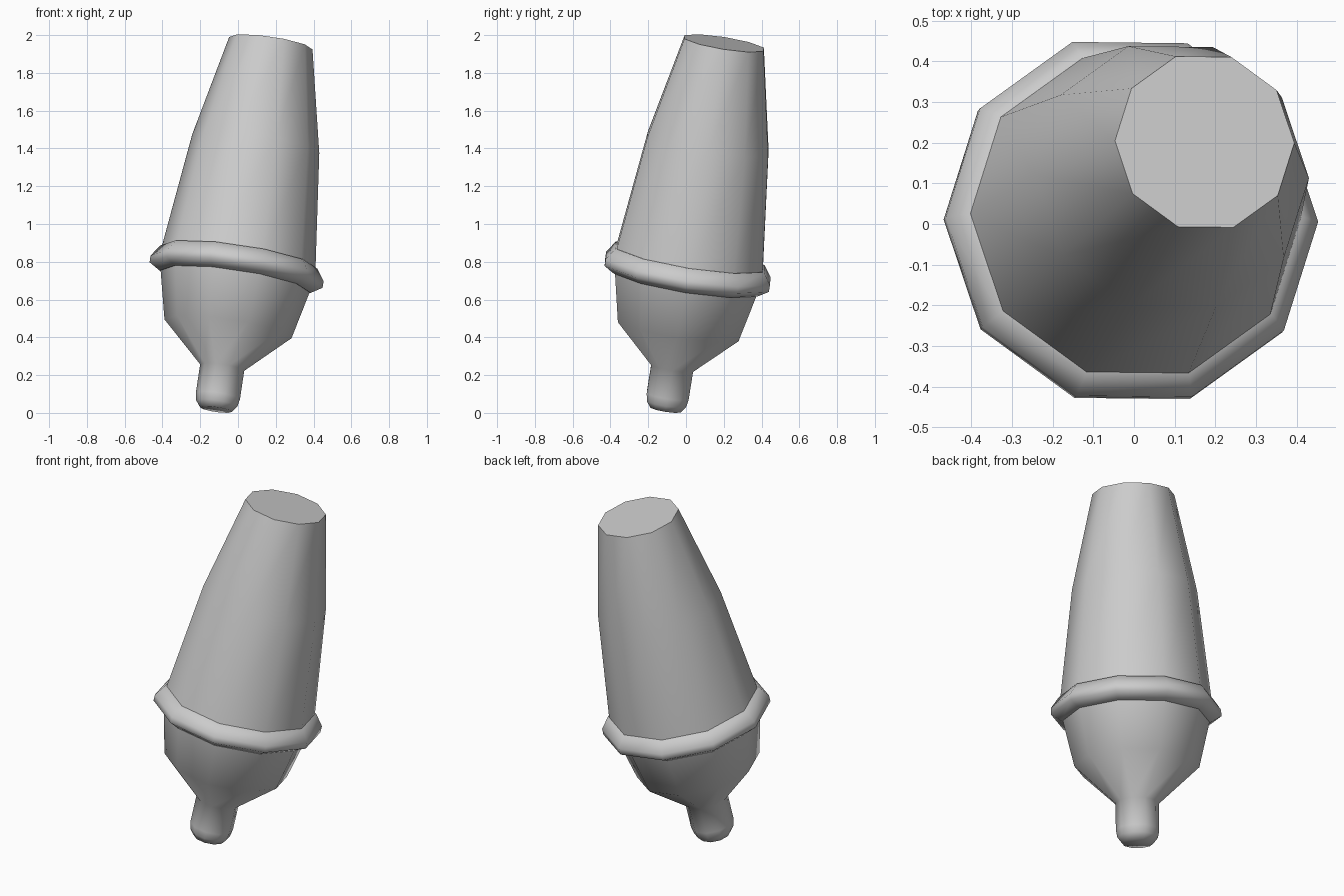
import bpy, bmesh, math
from mathutils import Vector

cube = bpy.data.objects.get("Cube")
if cube:
    bpy.data.objects.remove(cube, do_unlink=True)

SIDES = 10
AXIS = Vector((0.15, 0.16, 1.0))          # the whole body leans along this line
PIVOT = Vector((-0.008, 0.008, 0.745))
TILT = Vector((0, 0, 1)).rotation_difference(AXIS.normalized())

grey = bpy.data.materials.new("plain grey")
grey.use_nodes = True
colour = (0.6, 0.6, 0.6, 1)
grey.diffuse_color = colour
grey.node_tree.nodes["Principled BSDF"].inputs["Base Color"].default_value = colour


def turned(name, profile, closed=False):
    """Spin (radius, height) pairs around the leaning axis."""
    bm = bmesh.new()
    rings = []
    for radius, height in profile:
        centre = PIVOT + AXIS * (height - PIVOT.z)
        ring = []
        for i in range(SIDES):
            a = math.tau * i / SIDES
            ring.append(bm.verts.new(centre + TILT @ Vector((radius * math.cos(a), radius * math.sin(a), 0))))
        rings.append(ring)
    pairs = list(zip(rings, rings[1:]))
    if closed:
        pairs.append((rings[-1], rings[0]))
    else:
        bm.faces.new(rings[0])
        bm.faces.new(rings[-1])
    for low, high in pairs:
        for i in range(SIDES):
            j = (i + 1) % SIDES
            bm.faces.new((low[i], low[j], high[j], high[i]))
    bmesh.ops.recalc_face_normals(bm, faces=bm.faces)
    mesh = bpy.data.meshes.new(name)
    bm.to_mesh(mesh)
    bm.free()
    mesh.materials.append(grey)
    obj = bpy.data.objects.new(name, mesh)
    bpy.context.collection.objects.link(obj)
    bpy.ops.object.select_all(action="DESELECT")
    obj.select_set(True)
    bpy.context.view_layer.objects.active = obj
    bpy.ops.object.shade_smooth_by_angle(angle=math.radians(62))


# Rounded stem opening into the bowl
turned("stem_and_bowl", [(0.085, 0.018), (0.11, 0.05), (0.118, 0.09), (0.118, 0.24),
                         (0.34, 0.445), (0.402, 0.71)])
# Projecting rim around the widest part
turned("rim", [(0.38, 0.70), (0.405, 0.695), (0.463, 0.73), (0.463, 0.765),
               (0.42, 0.825), (0.38, 0.825)], closed=True)
# Tall tapering upper body with a flat cap
turned("tapered_body", [(0.415, 0.79), (0.34, 1.425), (0.223, 1.957)])
